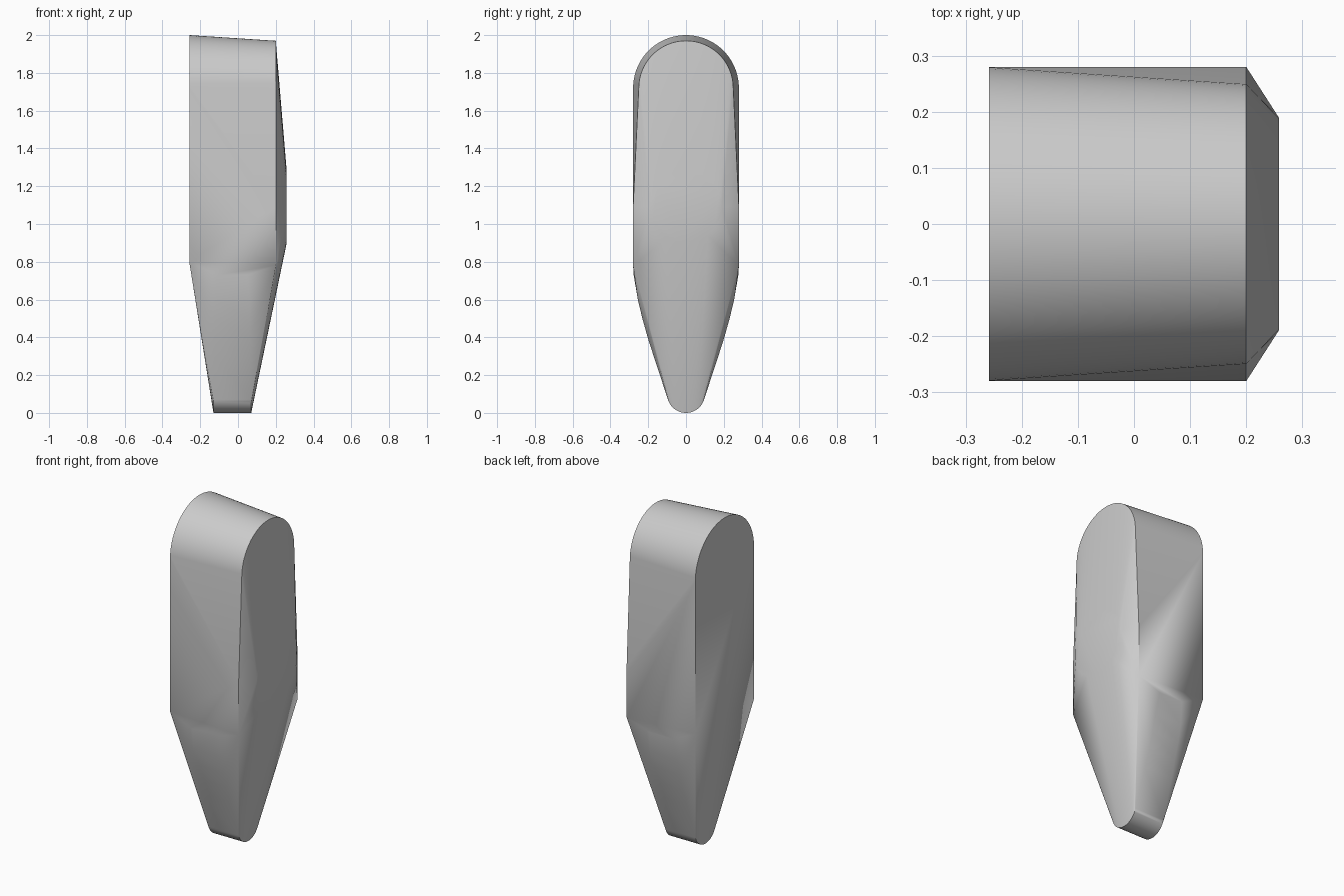
import bpy, bmesh
from math import sin, cos, pi, radians

cube = bpy.data.objects.get("Cube")
if cube:
    bpy.data.objects.remove(cube, do_unlink=True)

grey = bpy.data.materials.new("plain grey")
grey.use_nodes = True
colour = (0.6, 0.6, 0.6, 1)
grey.diffuse_color = colour
grey.node_tree.nodes["Principled BSDF"].inputs["Base Color"].default_value = colour


def arc(x, z, radius, start, end, steps):
    """Points on an arc in a plane of constant x."""
    angles = [start + (end - start) * i / steps for i in range(steps + 1)]
    return [(x, radius * cos(a), z + radius * sin(a)) for a in angles]


def pair(x, y, z):
    return [(x, y, z), (x, -y, z)]


# Flat back face: round top and square lower corners
points = arc(-0.258, 1.72, 0.28, 0, pi, 40) + pair(-0.258, 0.28, 0.8)

# Front rim: slightly narrower round top, full width at the middle
points += arc(0.2, 1.72, 0.25, 0, pi, 40)
points += pair(0.2, 0.28, 1.09) + pair(0.2, 0.28, 0.78)

# Raised round pad on the front face
points += arc(0.258, 1.09, 0.19, 0, 2 * pi, 48)

# Curved flanks narrowing towards the tip: z, half width, half depth
for z, y, depth in [(0.73, 0.277, 0.08), (0.6, 0.255, 0.09),
                    (0.5, 0.231, 0.09), (0.4, 0.203, 0.09), (0.3, 0.171, 0.095)]:
    for side in (-1, 1):
        points += pair(-0.03 + side * depth, y, z)

# Straight tip with a rounded end
for x in (-0.13, 0.07):
    points += arc(x, 0.1, 0.1, pi + 0.3, 2 * pi - 0.3, 24)
    points += pair(x, 0.135, 0.2)

# Wrap the outlines in one convex body
bm = bmesh.new()
for p in points:
    bm.verts.new(p)
bmesh.ops.remove_doubles(bm, verts=bm.verts, dist=0.0005)
hull = bmesh.ops.convex_hull(bm, input=bm.verts)
loose = [v for v in bm.verts if not v.link_faces]
bmesh.ops.delete(bm, geom=loose, context="VERTS")
bmesh.ops.dissolve_limit(bm, angle_limit=radians(0.3), verts=bm.verts, edges=bm.edges)
bmesh.ops.recalc_face_normals(bm, faces=bm.faces)

mesh = bpy.data.meshes.new("tapered_body")
bm.to_mesh(mesh)
bm.free()
mesh.materials.append(grey)
body = bpy.data.objects.new("tapered_body", mesh)
bpy.context.collection.objects.link(body)
bpy.context.view_layer.objects.active = body
body.select_set(True)
bpy.ops.object.shade_smooth_by_angle(angle=radians(30))
